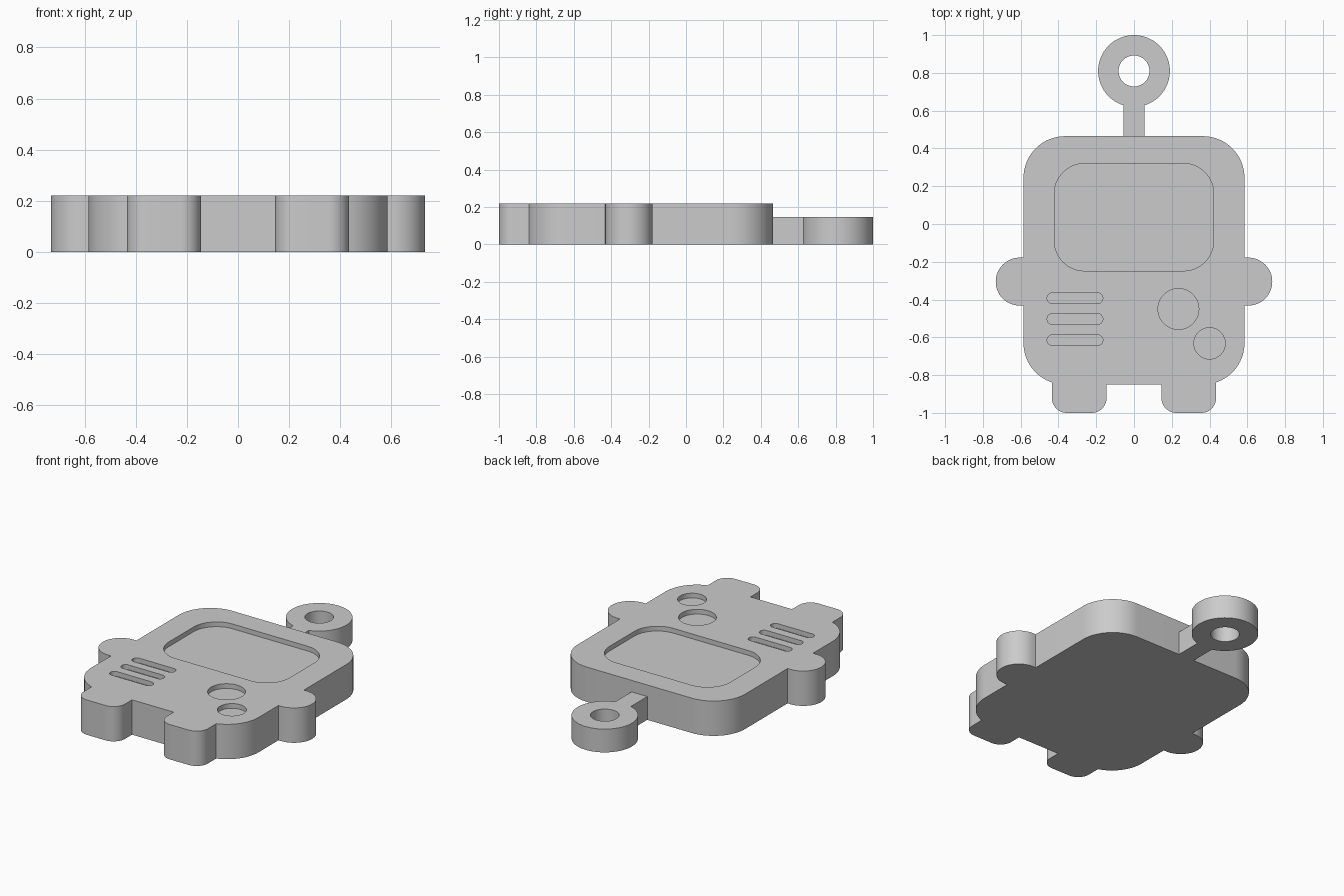
import bpy
import bmesh
from math import sin, cos, radians, degrees, acos, asin

if "Cube" in bpy.data.objects:
    bpy.data.objects.remove(bpy.data.objects["Cube"], do_unlink=True)

HEIGHT = 0.22
RECESS = 0.03
RING_HEIGHT = 0.147

grey = bpy.data.materials.new("plain grey")
grey.use_nodes = True
grey.diffuse_color = (0.6, 0.6, 0.6, 1)
grey.node_tree.nodes["Principled BSDF"].inputs["Base Color"].default_value = (0.6, 0.6, 0.6, 1)


def arc(cx, cy, r, start, end, steps=16):
    """Points along an arc, angles in degrees."""
    angles = [radians(start + (end - start) * i / steps) for i in range(steps + 1)]
    return [(cx + r * cos(a), cy + r * sin(a)) for a in angles]


def circle(cx, cy, r):
    return arc(cx, cy, r, 0, 360, 64)[:-1]


def rounded_box(x0, x1, y0, y1, r):
    return (arc(x1 - r, y1 - r, r, 0, 90) + arc(x0 + r, y1 - r, r, 90, 180)
            + arc(x0 + r, y0 + r, r, 180, 270) + arc(x1 - r, y0 + r, r, 270, 360))


def prism(name, outline, z0, z1):
    """Extrude a flat outline between two heights."""
    bm = bmesh.new()
    face = bm.faces.new([bm.verts.new((x, y, z0)) for x, y in outline])
    bmesh.ops.remove_doubles(bm, verts=bm.verts[:], dist=0.0005)
    grown = bmesh.ops.extrude_face_region(bm, geom=bm.faces[:], use_keep_orig=True)
    top = [v for v in grown["geom"] if isinstance(v, bmesh.types.BMVert)]
    bmesh.ops.translate(bm, verts=top, vec=(0, 0, z1 - z0))
    bmesh.ops.recalc_face_normals(bm, faces=bm.faces[:])
    mesh = bpy.data.meshes.new(name)
    bm.to_mesh(mesh)
    bm.free()
    mesh.materials.append(grey)
    obj = bpy.data.objects.new(name, mesh)
    bpy.context.collection.objects.link(obj)
    return obj


def activate(obj):
    bpy.ops.object.select_all(action="DESELECT")
    obj.select_set(True)
    bpy.context.view_layer.objects.active = obj


def cut(obj, outline, z0, z1):
    """Remove a prism from the object."""
    cutter = prism("cutter", outline, z0, z1)
    cutter.hide_render = True
    activate(obj)
    mod = obj.modifiers.new("cut", "BOOLEAN")
    mod.operation = "DIFFERENCE"
    mod.solver = "EXACT"
    mod.object = cutter
    bpy.ops.object.modifier_apply(modifier=mod.name)
    bpy.data.objects.remove(cutter, do_unlink=True)


# Body outline: foot, lower corner, arm, upper corner, then mirrored
corner = 0.22
meet = -degrees(acos((0.435 - 0.365) / corner))
half = [(0.145, -0.85)]
half += arc(0.225, -0.92, 0.08, 180, 270)
half += arc(0.355, -0.92, 0.08, 270, 360)
half += arc(0.365, -0.63, corner, meet, 0)
half += [(0.585, -0.432)] + arc(0.605, -0.305, 0.127, -90, 90, 32) + [(0.585, -0.178)]
half += arc(0.365, 0.245, corner, 0, 90)
body = prism("body", half + [(-x, y) for x, y in reversed(half)], 0, HEIGHT)

# Recessed screen, speaker slots and round buttons
recesses = [rounded_box(-0.422, 0.422, -0.248, 0.32, 0.16),
            circle(0.235, -0.45, 0.108),
            circle(0.4, -0.632, 0.083)]
for y in (-0.393, -0.503, -0.615):
    recesses.append(rounded_box(-0.46, -0.165, y - 0.028, y + 0.028, 0.0279))
for outline in recesses:
    cut(body, outline, HEIGHT - RECESS, HEIGHT + 0.1)

# Hanging loop with its stem
stem = 0.055
gap = degrees(asin(stem / 0.19))
loop = prism("hanging_loop",
             [(-stem, 0.46), (stem, 0.46)] + arc(0, 0.81, 0.19, -90 + gap, 270 - gap, 64),
             0, RING_HEIGHT)
cut(loop, circle(0, 0.81, 0.082), -0.1, RING_HEIGHT + 0.1)

for obj in (body, loop):
    activate(obj)
    bpy.ops.object.shade_smooth_by_angle(angle=radians(30))
